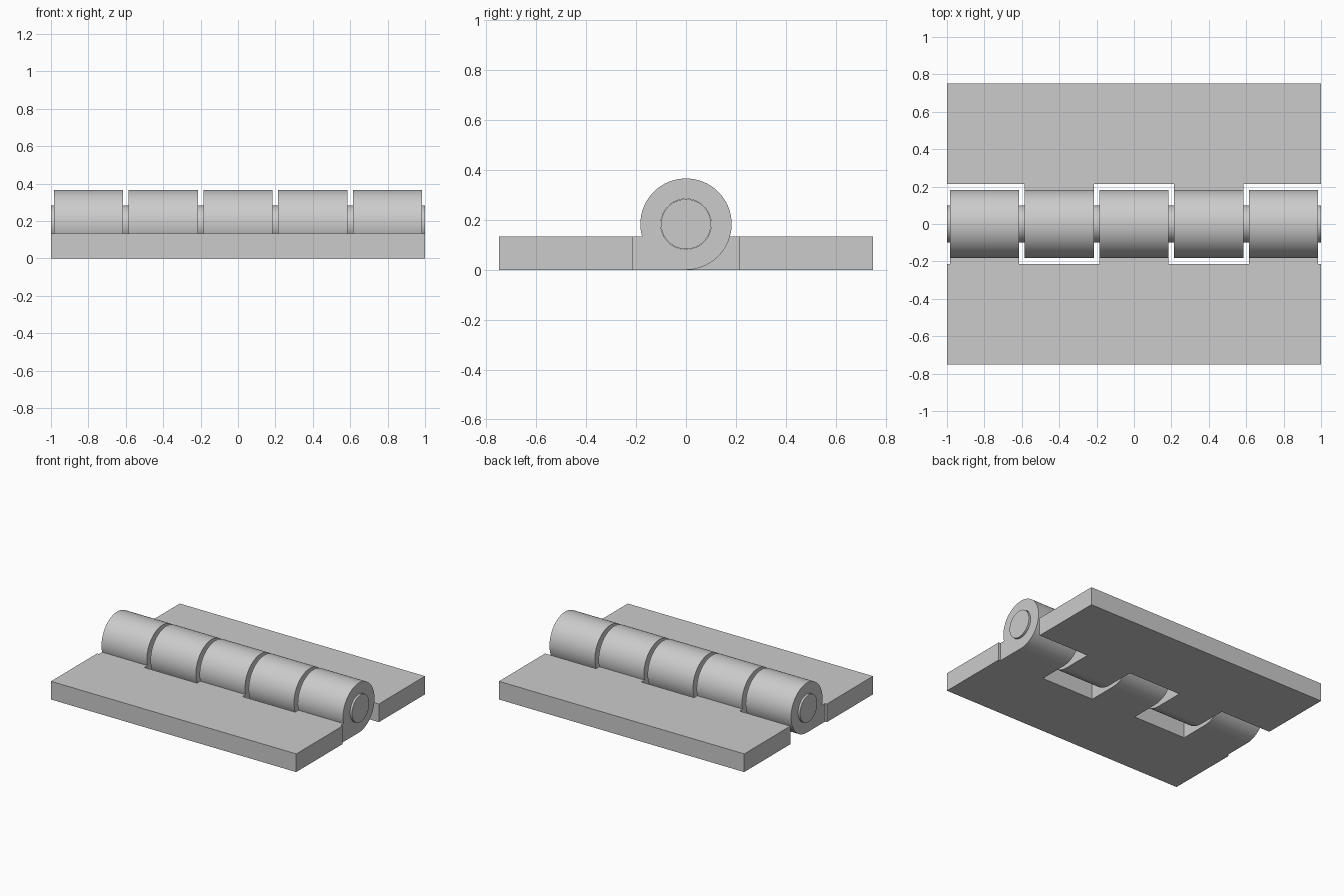
import bpy, bmesh, math
from mathutils import Matrix

if "Cube" in bpy.data.objects:
    bpy.data.objects.remove(bpy.data.objects["Cube"])

R, PIN_R = 0.183, 0.1          # knuckle and pin radius
THICK, DEPTH = 0.134, 0.75     # leaf thickness and reach in y
NOTCH_Y = 0.213                # where the notches stop
SEGS = 96

steel = bpy.data.materials.new("light grey steel")
steel.diffuse_color = (0.6, 0.6, 0.6, 1)
steel.use_nodes = True
steel.node_tree.nodes["Principled BSDF"].inputs["Base Color"].default_value = steel.diffuse_color


def finish(bm, name, smooth=True):
    bmesh.ops.recalc_face_normals(bm, faces=bm.faces)
    me = bpy.data.meshes.new(name)
    bm.to_mesh(me)
    bm.free()
    me.materials.append(steel)
    ob = bpy.data.objects.new(name, me)
    bpy.context.collection.objects.link(ob)
    if smooth:
        bpy.ops.object.select_all(action='DESELECT')
        ob.select_set(True)
        bpy.context.view_layer.objects.active = ob
        bpy.ops.object.shade_smooth_by_angle(angle=math.radians(30))
    return ob


def add_cylinder(bm, radius, length):
    bmesh.ops.create_cone(
        bm, cap_ends=True, segments=SEGS, radius1=radius, radius2=radius, depth=length,
        matrix=Matrix.Translation((0, 0, R)) @ Matrix.Rotation(math.pi / 2, 4, 'Y'))


def cutter(name, build):
    bm = bmesh.new()
    build(bm)
    ob = finish(bm, name, smooth=False)
    ob.hide_render = True
    ob.hide_viewport = True
    return ob


def leaf(name, side, notches):
    """Plate that rolls into a barrel, notched along x; side -1 is front."""
    top_angle = math.pi - math.asin((THICK - R) / R)
    prof = [(-DEPTH, THICK), (-DEPTH, 0)]
    for i in range(SEGS + 1):
        a = -math.pi / 2 + (top_angle + math.pi / 2) * i / SEGS
        prof.append((R * math.cos(a), R + R * math.sin(a)))
    bm = bmesh.new()
    face = bm.faces.new([bm.verts.new((-1, -side * y, z)) for y, z in prof])
    ext = bmesh.ops.extrude_face_region(bm, geom=[face], use_keep_orig=True)
    moved = [v for v in ext["geom"] if isinstance(v, bmesh.types.BMVert)]
    bmesh.ops.translate(bm, verts=moved, vec=(2, 0, 0))
    ob = finish(bm, name, smooth=False)

    def notch_boxes(b):
        for x0, x1 in notches:
            y0, y1 = side * NOTCH_Y, -side * 0.4
            m = Matrix.Translation(((x0 + x1) / 2, (y0 + y1) / 2, 0.2)) @ \
                Matrix.Diagonal((x1 - x0, abs(y1 - y0), 0.8, 1))
            bmesh.ops.create_cube(b, size=1, matrix=m)

    for cut in (cutter(name + "_notch_cutter", notch_boxes),
                cutter(name + "_bore_cutter", lambda b: add_cylinder(b, PIN_R + 0.001, 3))):
        mod = ob.modifiers.new("cut", 'BOOLEAN')
        mod.operation = 'DIFFERENCE'
        mod.solver = 'EXACT'
        mod.object = cut
    # apply the cuts, then smooth the barrels
    dg = bpy.context.evaluated_depsgraph_get()
    cut_mesh = bpy.data.meshes.new_from_object(ob.evaluated_get(dg))
    cutters = [m.object for m in ob.modifiers]
    ob.modifiers.clear()
    ob.data = cut_mesh
    for c in cutters:
        bpy.data.objects.remove(c)
    bpy.ops.object.select_all(action='DESELECT')
    ob.select_set(True)
    bpy.context.view_layer.objects.active = ob
    bpy.ops.object.shade_smooth_by_angle(angle=math.radians(30))
    return ob


# front leaf carries three knuckles, back leaf carries two
leaf("front_leaf", -1, [(-1.2, -0.985), (-0.615, -0.185), (0.185, 0.615), (0.985, 1.2)])
leaf("back_leaf", 1, [(-1.2, -0.585), (-0.215, 0.215), (0.585, 1.2)])

# hinge pin through all knuckles
bm = bmesh.new()
add_cylinder(bm, PIN_R, 2)
finish(bm, "hinge_pin")
